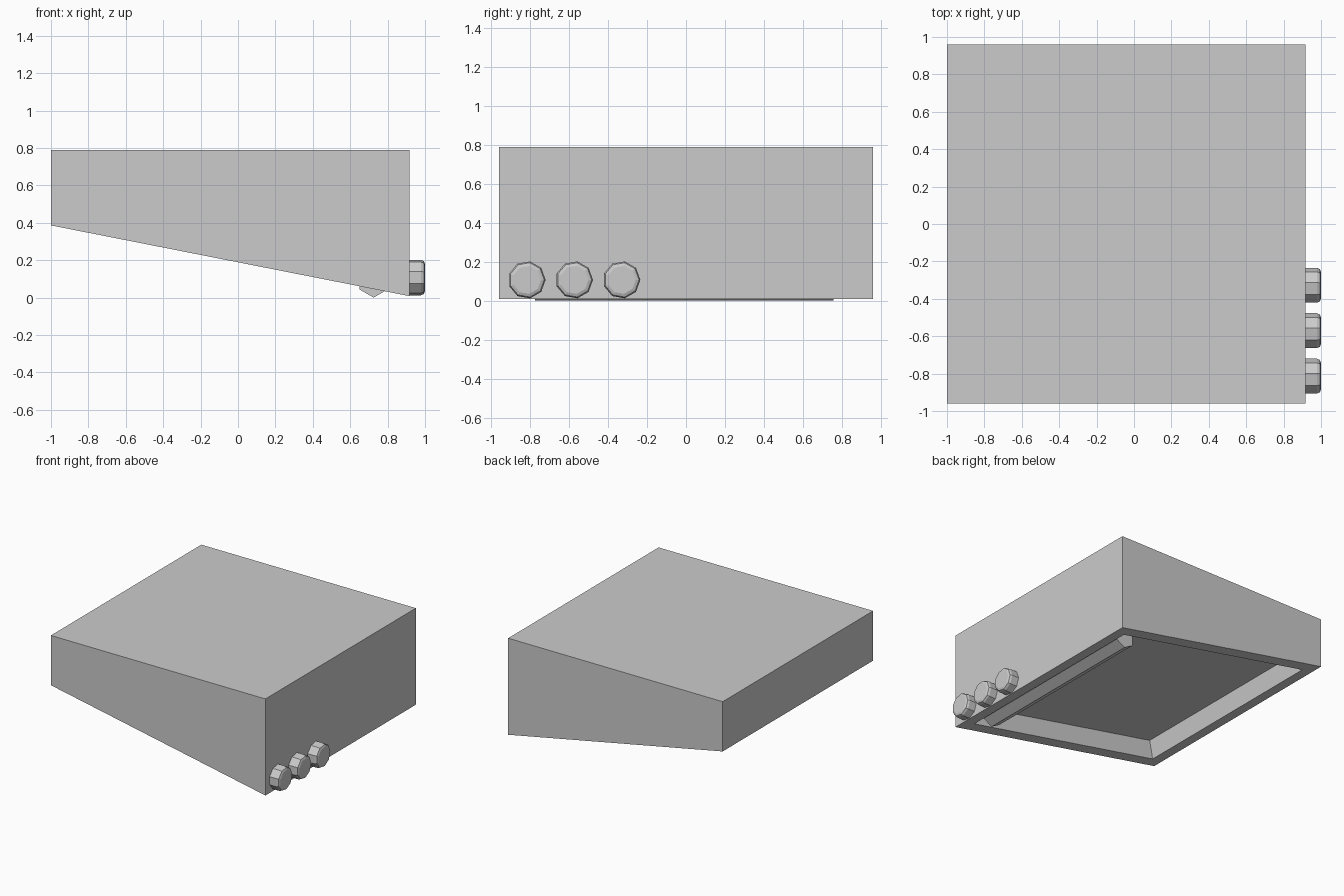
import bpy, bmesh, math
from mathutils import Vector

if "Cube" in bpy.data.objects:
    bpy.data.objects.remove(bpy.data.objects["Cube"])


def prism(profile, axis, start, length):
    """Extrude a closed 3D profile along an axis and return its bmesh."""
    bm = bmesh.new()
    axis = Vector(axis)
    verts = [bm.verts.new(Vector(p) + axis * start) for p in profile]
    face = bm.faces.new(verts)
    ext = bmesh.ops.extrude_face_region(bm, geom=[face])
    moved = [g for g in ext["geom"] if isinstance(g, bmesh.types.BMVert)]
    bmesh.ops.translate(bm, verts=moved, vec=axis * length)
    # the start cap may be consumed by the extrusion: close it again
    bmesh.ops.holes_fill(bm, edges=[e for e in bm.edges if e.is_boundary])
    bmesh.ops.recalc_face_normals(bm, faces=bm.faces[:])
    return bm


def finish(bm, name):
    bmesh.ops.recalc_face_normals(bm, faces=bm.faces[:])
    mesh = bpy.data.meshes.new(name)
    bm.to_mesh(mesh)
    bm.free()
    obj = bpy.data.objects.new(name, mesh)
    bpy.context.collection.objects.link(obj)
    return obj


# Wedge-shaped housing with a recess in the sloping underside
side = [(-1, 0, 0.386), (0.917, 0, 0.008), (0.917, 0, 0.788), (-1, 0, 0.788)]
bm = prism(side, (0, 1, 0), -0.96, 1.92)
bm.normal_update()
under = min(bm.faces, key=lambda f: f.normal.z)
down = under.normal.copy()
bmesh.ops.inset_region(bm, faces=[under], thickness=0.1, use_even_offset=True)
ext = bmesh.ops.extrude_discrete_faces(bm, faces=[under])
floor = ext["faces"][0]
bmesh.ops.translate(bm, verts=floor.verts[:], vec=down * -0.15)
finish(bm, "housing")

# Hexagonal tube light inside the recess
r = 0.0866
hexagon = [(0.725 + r * math.sin(math.radians(60 * i)), 0,
            r + r * math.cos(math.radians(60 * i))) for i in range(6)]
finish(prism(hexagon, (0, 1, 0), -0.775, 1.53), "tube_light")

# Three nine-sided control knobs with rounded front rims
for i, y in enumerate((-0.816, -0.573, -0.33)):
    ring = [(0, y + 0.096 * math.cos(math.radians(40 * k)),
             0.107 + 0.096 * math.sin(math.radians(40 * k))) for k in range(9)]
    bm = prism(ring, (1, 0, 0), 0.9, 0.1)
    rim = [e for e in bm.edges if all(v.co.x > 0.99 for v in e.verts)]
    bmesh.ops.bevel(bm, geom=rim, offset=0.022, segments=2, profile=0.5,
                    affect='EDGES')
    finish(bm, f"control_knob_{i + 1}")
